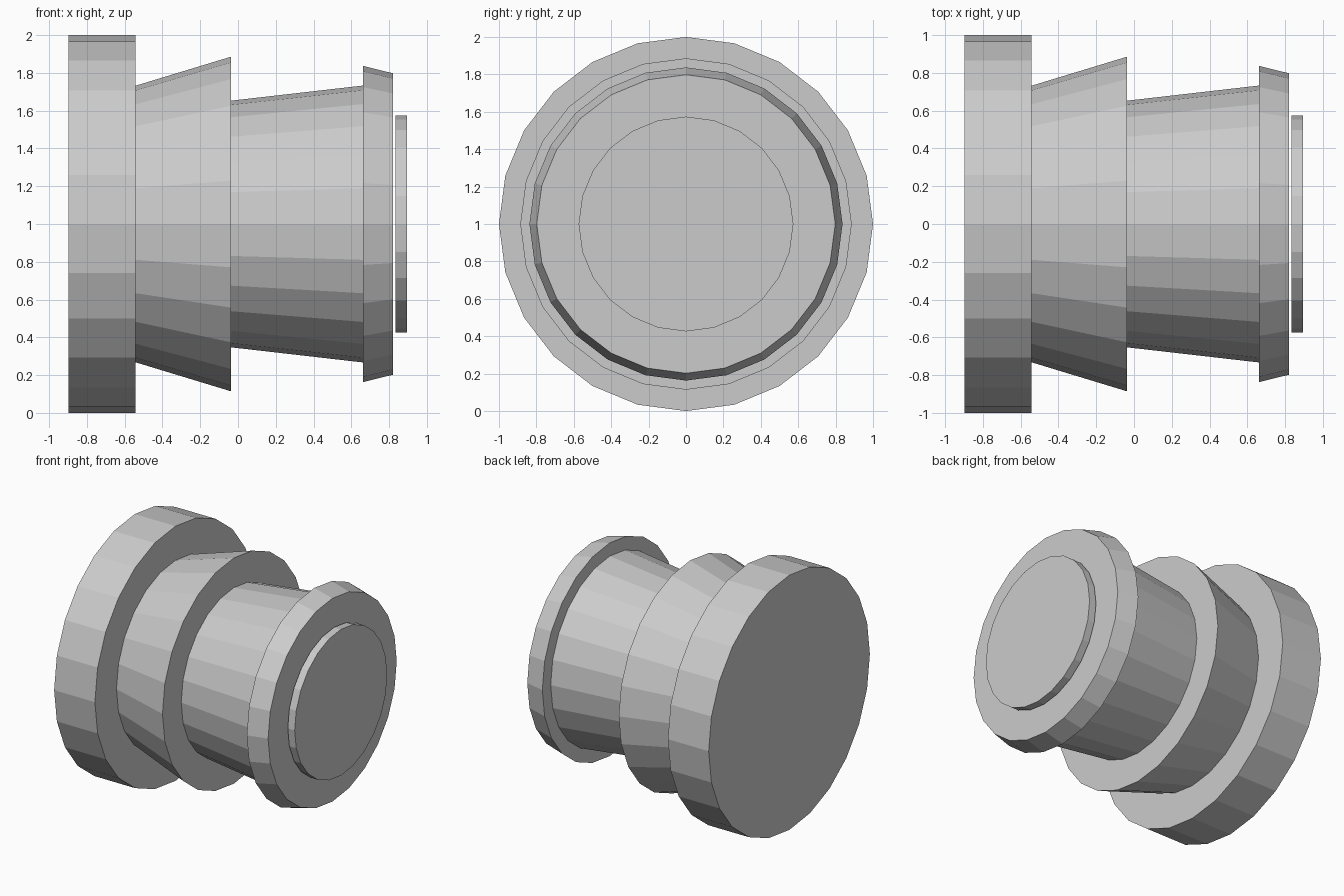
import bpy
import bmesh
from math import cos, sin, tau

if "Cube" in bpy.data.objects:
    bpy.data.objects.remove(bpy.data.objects["Cube"])

SIDES = 24


def lathe(name, profile):
    """Revolve (x, radius) points about the horizontal axis at z = 1, with capped ends."""
    bm = bmesh.new()
    rings = [[bm.verts.new((x, r * sin(tau * i / SIDES), 1 + r * cos(tau * i / SIDES)))
              for i in range(SIDES)] for x, r in profile]
    for a, b in zip(rings, rings[1:]):
        for i in range(SIDES):
            j = (i + 1) % SIDES
            bm.faces.new((a[i], a[j], b[j], b[i]))
    bm.faces.new(rings[0])
    bm.faces.new(rings[-1])
    bmesh.ops.recalc_face_normals(bm, faces=bm.faces)
    mesh = bpy.data.meshes.new(name)
    bm.to_mesh(mesh)
    bm.free()
    obj = bpy.data.objects.new(name, mesh)
    bpy.context.collection.objects.link(obj)
    return obj


# Stepped body: wide base disc, two flared sections and the end rim
lathe("stepped_body", [
    (-0.897, 1.0), (-0.543, 1.0),
    (-0.543, 0.732), (-0.036, 0.886),
    (-0.036, 0.653), (0.662, 0.733),
    (0.662, 0.837), (0.82, 0.798),
])

# Thin disc floating just off the end rim
lathe("end_disc", [(0.834, 0.574), (0.894, 0.574)])
